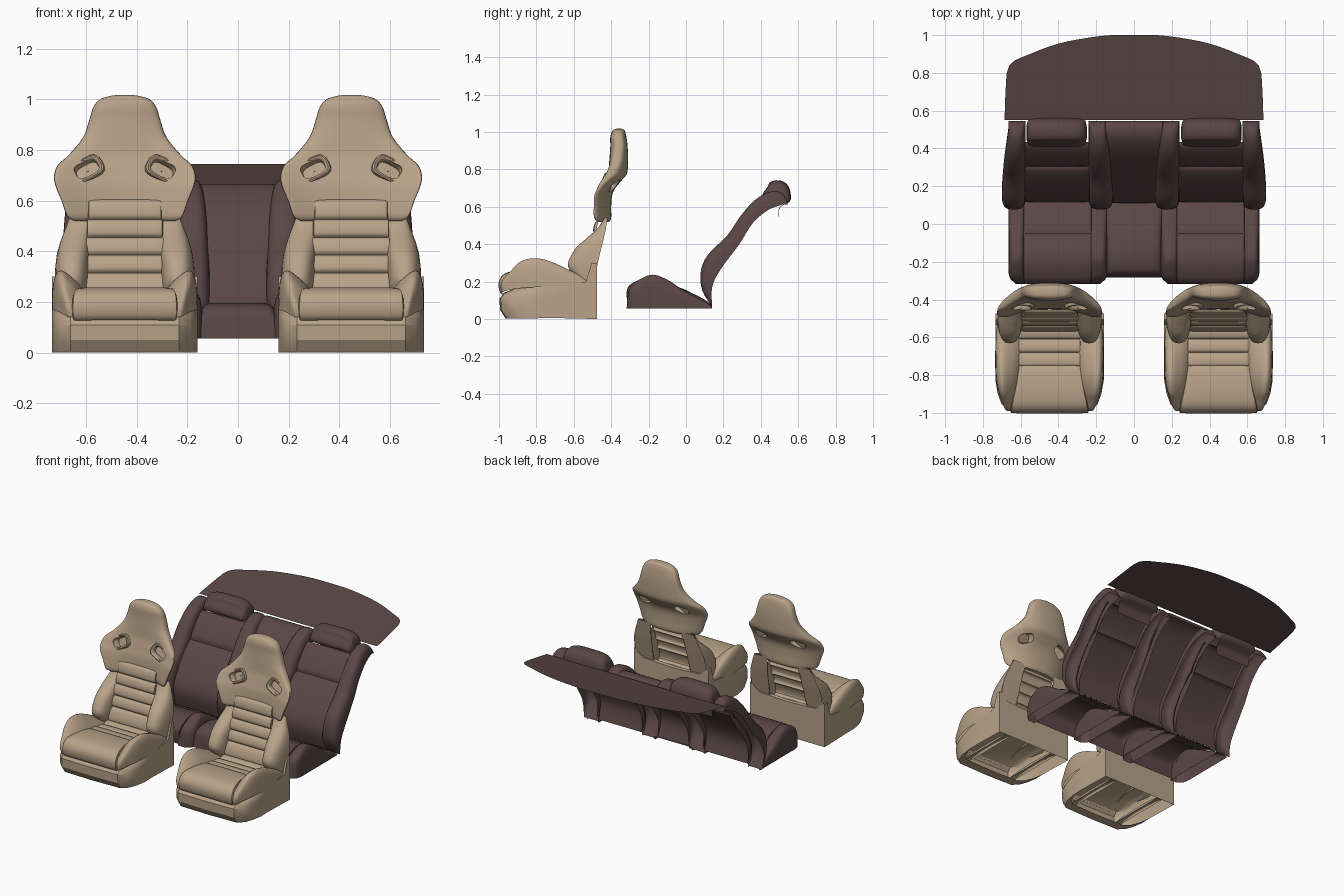
import bpy, bmesh, math
from mathutils import Matrix, Vector

if "Cube" in bpy.data.objects:
    bpy.data.objects.remove(bpy.data.objects["Cube"], do_unlink=True)


def material(name, rgb):
    m = bpy.data.materials.new(name)
    m.use_nodes = True
    m.diffuse_color = (*rgb, 1)
    m.node_tree.nodes["Principled BSDF"].inputs["Base Color"].default_value = (*rgb, 1)
    return m


TAN = material("tan leather", (0.48, 0.365, 0.25))
MAROON = material("maroon leather", (0.105, 0.062, 0.062))


def smooth(rows, k=5):
    """Catmull-Rom interpolation through rows of numbers."""
    out = []
    for i in range(len(rows) - 1):
        a, b, c, d = (Vector(rows[max(0, min(len(rows) - 1, j))]) for j in range(i - 1, i + 3))
        for n in range(k):
            t = n / k
            out.append(b + 0.5 * t * (c - a + t * (2 * a - 5 * b + 4 * c - d + t * (3 * (b - c) + d - a))))
    return out + [Vector(rows[-1])]


def skin(name, rows, mat, ring=False, caps=False, angle=40):
    """Skin rows of points into one surface."""
    bm = bmesh.new()
    vs = [[bm.verts.new(p) for p in r] for r in rows]
    n = len(vs[0])
    for a, b in zip(vs, vs[1:]):
        for j in range(n if ring else n - 1):
            k = (j + 1) % n
            bm.faces.new((a[j], a[k], b[k], b[j]))
    if caps:
        bm.faces.new(vs[0][::-1])
        bm.faces.new(vs[-1])
        bmesh.ops.recalc_face_normals(bm, faces=bm.faces)
    me = bpy.data.meshes.new(name)
    bm.to_mesh(me)
    bm.free()
    me.materials.append(mat)
    ob = bpy.data.objects.new(name, me)
    bpy.context.collection.objects.link(ob)
    round_shade(ob, angle)
    return ob


def round_shade(ob, angle=40):
    bpy.ops.object.select_all(action='DESELECT')
    ob.select_set(True)
    bpy.context.view_layer.objects.active = ob
    bpy.ops.object.shade_smooth_by_angle(angle=math.radians(angle))


def pad(name, rows, mat, cx=0, side=1, p=3, n=16, skew=0):
    """Upholstered sheet: rows of (y, z, x_in, x_out, puff) from front/bottom to back/top."""
    pts = smooth(rows)
    out = []
    for i, (y, z, a, b, h) in enumerate(pts):
        d = pts[min(i + 1, len(pts) - 1)] - pts[max(i - 1, 0)]
        nrm = Vector((-d[1], d[0])).normalized()
        lo, hi = (a, b) if side > 0 else (-b, -a)
        row = []
        for j in range(n + 1):
            s = -math.cos(math.pi * j / n)
            o = max(h, 0) * max(0, 1 - abs(s) ** p) ** (1 / p) * (1 + skew * s * side)
            row.append((cx + (lo + hi) / 2 + s * (hi - lo) / 2, y + nrm.x * o, z + nrm.y * o))
        out.append(row)
    return skin(name, out, mat)


def rib(name, a, b, x0, x1, h, mat, cx=0, side=1):
    """Straight stitched rib between two (y, z) points."""
    f = lambda t, k: (a[0] + (b[0] - a[0]) * t, a[1] + (b[1] - a[1]) * t, x0, x1, h * k)
    return pad(name, [f(0, 0), f(0.15, .75), f(0.5, 1), f(0.85, .75), f(1, 0)], mat, cx, side, p=8)


def slot_loop(w, h, y, mtx):
    pts = []
    for i in range(24):
        c, s = math.cos(i * math.tau / 24), math.sin(i * math.tau / 24)
        pts.append(mtx @ Vector((w * math.copysign(abs(c) ** .6, c), y, h * math.copysign(abs(s) ** .6, s))))
    return pts


def front_seat(cx, tag):
    # base box, open underneath, with narrowed front corners and lower middle of the rear wall
    path = [(-.475, 0), (-.475, .3), (-.505, .3), (-.535, .2), (-.9, .17), (-.975, .14),
            (-.985, .125), (-.997, .11), (-.995, .05), (-.965, .004), (-.9, .006)]
    half = [(.287, .17, 0), (.275, .1, 0), (.255, .045, .02), (.215, .006, .05)]
    stations = [(-x, f, d) for x, f, d in half] + [(0, 0, .06)] + half[::-1]
    skin(tag + "seat_base", [[(cx + x, y + (f if y < -.85 else 0), z - (drop if z > .25 else 0))
                              for y, z in path] for x, f, drop in stations], TAN, caps=True, angle=30)
    for s in (-1, 1):
        # slide rail
        rib(tag + "slide_rail", (-.93, .02), (-.49, .02), .17, .21, .02, TAN, cx, s)
        # cushion side bolster, highest towards the outside
        pad(tag + "cushion_bolster", [
            (-.985, .14, .19, .22, 0), (-.965, .15, .18, .24, .05), (-.92, .16, .17, .258, .085),
            (-.88, .165, .165, .272, .12), (-.81, .17, .15, .285, .135), (-.72, .17, .145, .288, .118),
            (-.6, .17, .14, .285, .07), (-.52, .17, .14, .275, .035)], TAN, cx, s, p=3, skew=.4)
        # backrest side bolster and the plate closing it behind
        pad(tag + "back_bolster", [
            (-.51, .16, .15, .27, .06), (-.485, .24, .145, .275, .15), (-.465, .33, .14, .275, .14),
            (-.445, .41, .135, .262, .09), (-.43, .475, .13, .24, .045), (-.42, .54, .12, .215, .015)],
            TAN, cx, s, p=2.5)
        pad(tag + "back_frame", [
            (-.5, .19, .14, .265, 0), (-.463, .34, .135, .272, 0), (-.443, .42, .13, .26, 0),
            (-.418, .54, .115, .215, 0)], TAN, cx, s, n=4)
    # cushion front roll and ribs
    pad(tag + "cushion_front", [
        (-.975, .125, -.2, .2, 0), (-.985, .15, -.207, .207, .012), (-.985, .2, -.207, .207, .015),
        (-.95, .235, -.2, .2, .015), (-.86, .243, -.18, .18, .015), (-.765, .235, -.165, .165, .012),
        (-.755, .23, -.165, .165, 0)], TAN, cx, p=8)
    seams = [(-.755, .23), (-.68, .22), (-.61, .21), (-.545, .22)]
    for a, b in zip(seams, seams[1:]):
        rib(tag + "cushion_rib", a, b, -.165, .165, .015, TAN, cx)
    # backrest ribs
    seams = [(-.56, .22), (-.53, .315), (-.508, .385), (-.485, .455), (-.468, .525), (-.452, .605)]
    for i, (a, b) in enumerate(zip(seams, seams[1:])):
        w = .165 - .005 * i
        rib(tag + "back_rib", a, b, -w, w, .018, TAN, cx)
    # winged upper shell with headrest: z, half width, front y, back y, wing sweep
    rows = []
    for z, w, f, b, g in smooth([
            (.52, .2, -.435, -.41, .045), (.54, .228, -.45, -.4, .06), (.6, .25, -.45, -.4, .062),
            (.66, .274, -.445, -.395, .064), (.7, .279, -.435, -.378, .06), (.74, .265, -.425, -.345, .055),
            (.78, .222, -.415, -.315, .04), (.85, .165, -.41, -.31, .01), (.92, .14, -.405, -.312, 0),
            (.97, .124, -.405, -.318, 0), (1.0, .098, -.397, -.325, 0), (1.014, .055, -.385, -.333, 0),
            (1.018, .015, -.365, -.35, 0)], 4):
        ring = []
        for j in range(48):
            t = math.tau * j / 48
            s = -math.cos(t)
            edge = math.copysign(abs(math.sin(t)) ** .6, math.sin(t))
            ring.append((cx + w * s, (f + b) / 2 - edge * (b - f) / 2 - g * abs(s) ** 2.5, z))
        rows.append(ring)
    shell = skin(tag + "seat_upper_shell", rows, TAN, ring=True, caps=True)
    # belt slots: cut through the shell, then line each with a raised rim and a recessed floor
    for s in (-1, 1):
        mtx = (Matrix.Translation((cx + s * .15, -.436, .725)) @ Matrix.Rotation(s * math.radians(28), 4, 'Y')
               @ Matrix.Rotation(math.radians(-18), 4, 'X'))
        cutter = skin("slot_cutter", [slot_loop(.048, .03, y, mtx) for y in (-.1, .2)], TAN, True, True)
        cutter.hide_render = True
        mod = shell.modifiers.new("slot", 'BOOLEAN')
        mod.object, mod.operation, mod.solver = cutter, 'DIFFERENCE', 'EXACT'
        bpy.context.view_layer.objects.active = shell
        bpy.ops.object.modifier_apply(modifier=mod.name)
        bpy.data.objects.remove(cutter, do_unlink=True)
        skin(tag + "slot_rim", [slot_loop(w, h, y, mtx) for w, h, y in (
            (.068, .047, .014), (.066, .045, -.005), (.06, .04, -.009), (.052, .034, -.005),
            (.048, .03, .0), (.046, .028, .035), (.002, .001, .035))], TAN, ring=True)
    round_shade(shell)


front_seat(-.447, "right_")
front_seat(.447, "left_")

# rear bench: open upholstered sheets, mirrored left and right
for s, tag in ((1, "left_"), (-1, "right_")):
    for part, a, b, widen, flare in (("outer", .575, .665, 0, .035), ("inner", .14, .24, .03, 0)):
        # cushion bolsters
        pad(tag + part + "_cushion_bolster", [
            (y, .055, a + (c if part == "inner" else 0), b - (c if part == "outer" else 0), h)
            for y, h, c in ((-.318, 0, .04), (-.308, .09, .03), (-.29, .125, .01), (-.25, .155, 0),
                            (-.18, .182, 0), (-.1, .155, 0), (0, .09, 0), (.1, .04, 0), (.14, .01, 0))],
            MAROON, 0, s, p=4)
        # backrest bolsters
        pad(tag + part + "_back_bolster", [
            (y, z, a - widen * k, b + flare * k, h) for y, z, h, k in (
                (.14, .065, 0, .6), (.14, .17, .062, .9), (.185, .265, .1, 1), (.285, .4, .08, .8),
                (.355, .51, .075, .6), (.435, .58, .085, .3), (.51, .61, .075, 0), (.545, .612, 0, 0))],
            MAROON, 0, s, p=3)
    # seat panels
    pad(tag + "cushion_front", [
        (-.305, .06, .235, .575, 0), (-.308, .13, .23, .58, .01), (-.285, .175, .225, .585, .015),
        (-.19, .208, .225, .585, .015), (-.09, .185, .225, .585, .012), (-.05, .165, .225, .585, 0)],
        MAROON, 0, s, p=8)
    rib(tag + "cushion_rear", (-.05, .165), (.135, .075), .225, .585, .012, MAROON, 0, s)
    # back panels
    pad(tag + "back_lower", [
        (.135, .08, .225, .59, 0), (.13, .2, .225, .59, .015), (.19, .32, .225, .59, .02),
        (.28, .435, .225, .59, .015), (.305, .465, .225, .59, 0)], MAROON, 0, s, p=8)
    rib(tag + "back_upper", (.305, .465), (.435, .62), .225, .59, .022, MAROON, 0, s)
    # headrest and its rear flap
    pad(tag + "headrest", [
        (.432, .625, .26, .56, 0), (.436, .63, .255, .565, .055), (.453, .632, .25, .57, .092),
        (.485, .635, .25, .57, .107), (.515, .632, .25, .57, .095), (.531, .625, .255, .565, .045),
        (.536, .615, .26, .56, 0)], MAROON, 0, s, p=4)
    pad(tag + "rear_flap", [(.492, .53, .28, .55, 0), (.5, .59, .28, .55, .003), (.535, .62, .28, .55, 0)],
        MAROON, 0, s)

# centre seat
pad("centre_cushion", [(y, .055, -.148, .148, h) for y, h in (
    (-.282, 0), (-.272, .085), (-.25, .122), (-.2, .138), (-.12, .138), (0, .1), (.08, .05), (.14, .02))],
    MAROON, p=8)
pad("centre_back", [
    (.135, .08, -.12, .12, 0), (.13, .2, -.12, .12, .02), (.2, .32, -.125, .125, .025),
    (.29, .44, -.135, .135, .025), (.37, .55, -.147, .147, .025), (.46, .625, -.155, .155, .03),
    (.52, .645, -.155, .155, .02), (.545, .63, -.155, .155, 0)], MAROON, p=8)

# parcel shelf: one thin sloping sheet with a bowed rear edge
edge = smooth([(.685, .55), (.68, .7), (.66, .84), (.55, .9), (.4, .955), (.25, .985), (.12, 1), (0, 1)], 3)
slope = lambda y: .66 + (y - .55) * .19
skin("parcel_shelf", [[(x * k, y, slope(y)) for k in (-1, -.5, 0, .5, 1)] for x, y in edge], MAROON)
